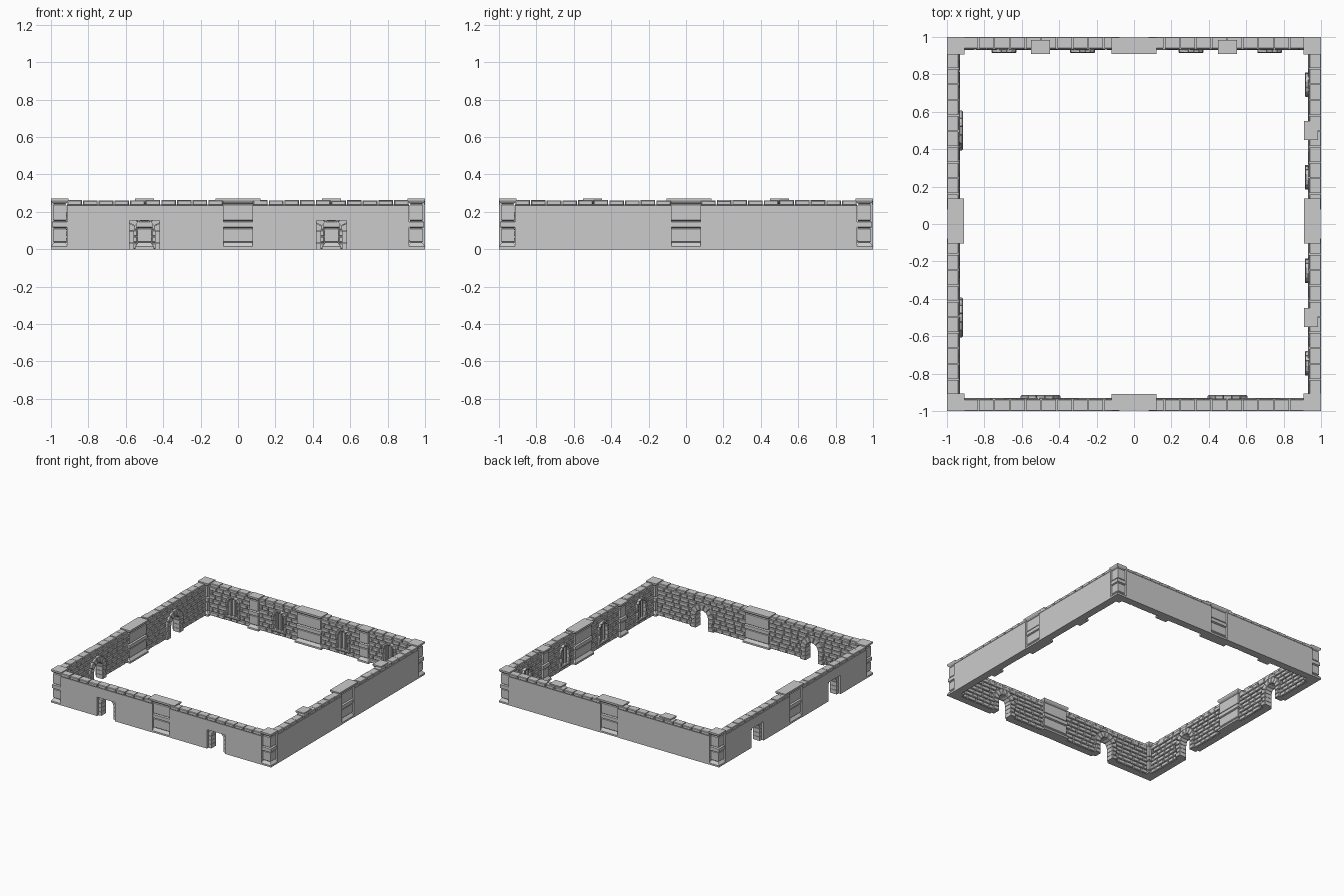
import bpy, bmesh, math, random

if "Cube" in bpy.data.objects:
    bpy.data.objects.remove(bpy.data.objects["Cube"])

random.seed(4)
GAP = 0.078      # half width of the slot in the outer face at the middle pillar
TOP = 0.235      # top of the wall core, coping sits above

# Each wall is drawn as (u along wall, d inward from outer face, z)
SIDES = {
    "front": lambda u, d, z: (u, -1 + d, z),
    "back": lambda u, d, z: (u, 1 - d, z),
    "left": lambda u, d, z: (-1 + d, u, z),
    "right": lambda u, d, z: (1 - d, u, z),
}


def loft(bm, rings):
    """Skin a list of closed rings and cap both ends."""
    vs = [[bm.verts.new(p) for p in r] for r in rings]
    n = len(vs[0])
    for a, b in zip(vs, vs[1:]):
        for i in range(n):
            j = (i + 1) % n
            bm.faces.new((a[i], a[j], b[j], b[i]))
    bm.faces.new(vs[0])
    bm.faces.new(vs[-1])


def stone(bm, f, poly, d0, d1, c=0.0, both=False):
    """Block with outline poly (u, z) from depth d0 to d1, chamfered at d1."""
    cu = sum(p[0] for p in poly) / len(poly)
    cz = sum(p[1] for p in poly) / len(poly)

    def ring(d, k):
        return [f(u - math.copysign(min(k, abs(u - cu) / 2), u - cu), d,
                  z - math.copysign(min(k, abs(z - cz) / 2), z - cz)) for u, z in poly]
    rings = [ring(d0, c), ring(d0 + c, 0)] if both and c else [ring(d0, 0)]
    rings += [ring(d1 - c, 0), ring(d1, c)] if c else [ring(d1, 0)]
    loft(bm, rings)


def box(bm, f, u0, u1, z0, z1, d0, d1, c=0.0, both=False):
    stone(bm, f, [(u0, z0), (u1, z0), (u1, z1), (u0, z1)], d0, d1, c, both)


def finish(bm, name):
    bmesh.ops.recalc_face_normals(bm, faces=bm.faces)
    me = bpy.data.meshes.new(name)
    bm.to_mesh(me)
    bm.free()
    bpy.context.collection.objects.link(bpy.data.objects.new(name, me))


# Pillar moulding: (height, inset)
PROFILE = [(0, 0), (0.014, 0), (0.03, 0.012), (0.036, 0.017), (0.041, 0.012),
           (0.108, 0.012), (0.113, 0.018), (0.118, 0.006), (0.146, 0.006),
           (0.151, 0.018), (0.156, 0.012), (0.236, 0.012), (0.242, 0.017),
           (0.25, 0.006), (0.26, 0.0), (0.27, 0.0)]


def pillar(bm, f, u0, u1, d0, d1):
    rings = []
    for z, o in PROFILE:
        rings.append([f(u0 + o, d0 + o, z), f(u1 - o, d0 + o, z),
                      f(u1 - o, d1 - o, z), f(u0 + o, d1 - o, z)])
    loft(bm, rings)


def arch(bm, f, c, r0, r1, spring, base, d0, d1, courses, n):
    """Jamb stones plus a ring of wedge stones."""
    h = (spring - base) / courses
    for s in (-1, 1):
        for k in range(courses):
            w = r1 - (0.012 if k % 2 else 0)
            a, b = sorted((c + s * r0, c + s * w))
            box(bm, f, a, b, base + k * h, base + (k + 1) * h - 0.002, d0, d1, 0.004)
    for k in range(n):
        a0, a1 = math.pi * k / n + 0.015, math.pi * (k + 1) / n - 0.015
        stone(bm, f, [(c + r * math.cos(a), spring + r * math.sin(a))
                      for r, a in ((r0, a0), (r1, a0), (r1, a1), (r0, a1))], d0, d1, 0.004)


def arch_half(z, half, spring, base):
    """Half width of an arched outline at height z."""
    if z < base or z > spring + half:
        return 0
    return half if z <= spring else math.sqrt(half ** 2 - (z - spring) ** 2)


for side, f in SIDES.items():
    solid = side in ("back", "right")
    mid = 0.015 if side in ("left", "right") else 0.0
    doors = [] if solid else [-0.5, 0.5]
    windows = {"back": [-0.695, -0.275, 0.305, 0.725],
               "right": [-0.745, -0.25, 0.25, 0.745]}.get(side, [])

    # wall core with rectangular door openings
    bm = bmesh.new()
    for s in (-1, 1):
        cuts = [s * GAP] + [s * e for e in ((0.42, 0.58) if doors else ())] + [s * 0.915]
        for i, (a, b) in enumerate(zip(cuts, cuts[1:])):
            z0 = 0.155 if doors and i == 1 else 0
            box(bm, f, min(a, b), max(a, b), z0, TOP, 0, 0.058)
    finish(bm, side + "_wall_core")

    # coping stones
    bm = bmesh.new()
    for s in (-1, 1):
        w = (0.915 - GAP) / 10
        for k in range(10):
            a, b = sorted((s * (GAP + k * w), s * (GAP + (k + 1) * w)))
            box(bm, f, a + 0.003, b - 0.003, TOP, 0.263 - random.uniform(0, 0.004),
                0, 0.062, 0.004, True)
    finish(bm, side + "_coping")

    # inner brick facing, trimmed around pillars and openings
    bm = bmesh.new()
    rows = 7
    h = 0.24 / rows
    for r in range(rows):
        z = (r + 0.5) * h
        holes = [(-1, 0.085), (1, 0.085), (mid, 0.1)]
        holes += [(c, 0.037) for c in (-0.5, 0.5) if solid]
        holes += [(c, arch_half(z, 0.092, 0.1, 0)) for c in doors]
        holes += [(c, arch_half(z, 0.055, 0.15, 0.035)) for c in windows]
        holes = sorted(q for q in holes if q[1] > 0)
        for (c0, w0), (c1, w1) in zip(holes, holes[1:]):
            u, end = c0 + w0, c1 - w1
            first = True
            while end - u > 0.004:
                w = random.uniform(0.05, 0.085) * (0.5 if first and r % 2 else 1)
                first = False
                if end - u - w < 0.025:
                    w = end - u
                box(bm, f, u + 0.002, u + w - 0.002, z - h / 2 + 0.002, z + h / 2 - 0.002,
                    0.05, 0.07 - random.uniform(0, 0.003), 0.004)
                u += w
    finish(bm, side + "_bricks")

    # middle pillar, and slim pillars on the solid walls
    bm = bmesh.new()
    pillar(bm, f, mid - 0.12, mid + 0.12, 0.002, 0.092)
    if solid:
        for c in (-0.5, 0.5):
            pillar(bm, f, c - 0.05, c + 0.05, 0.015, 0.092)
    finish(bm, side + "_pillars")

    # door arches
    if doors:
        bm = bmesh.new()
        for c in doors:
            arch(bm, f, c, 0.056, 0.106, 0.1, 0, 0.02, 0.085, 3, 7)
        finish(bm, side + "_door_arches")

    # blind windows with sill and bars
    if windows:
        bm = bmesh.new()
        for c in windows:
            arch(bm, f, c, 0.045, 0.065, 0.15, 0.05, 0.05, 0.084, 3, 7)
            box(bm, f, c - 0.066, c + 0.066, 0.034, 0.05, 0.05, 0.087, 0.004)
            for u, top in ((-0.018, 0.196), (0.018, 0.196)):
                box(bm, f, c + u - 0.005, c + u + 0.005, 0.05, top, 0.05, 0.074, 0.002)
        finish(bm, side + "_windows")

# corner pillars
bm = bmesh.new()
for f in (SIDES["front"], SIDES["back"]):
    for s in (-1, 1):
        a, b = sorted((s * 0.906, s))
        pillar(bm, f, a, b, 0, 0.094)
finish(bm, "corner_pillars")
